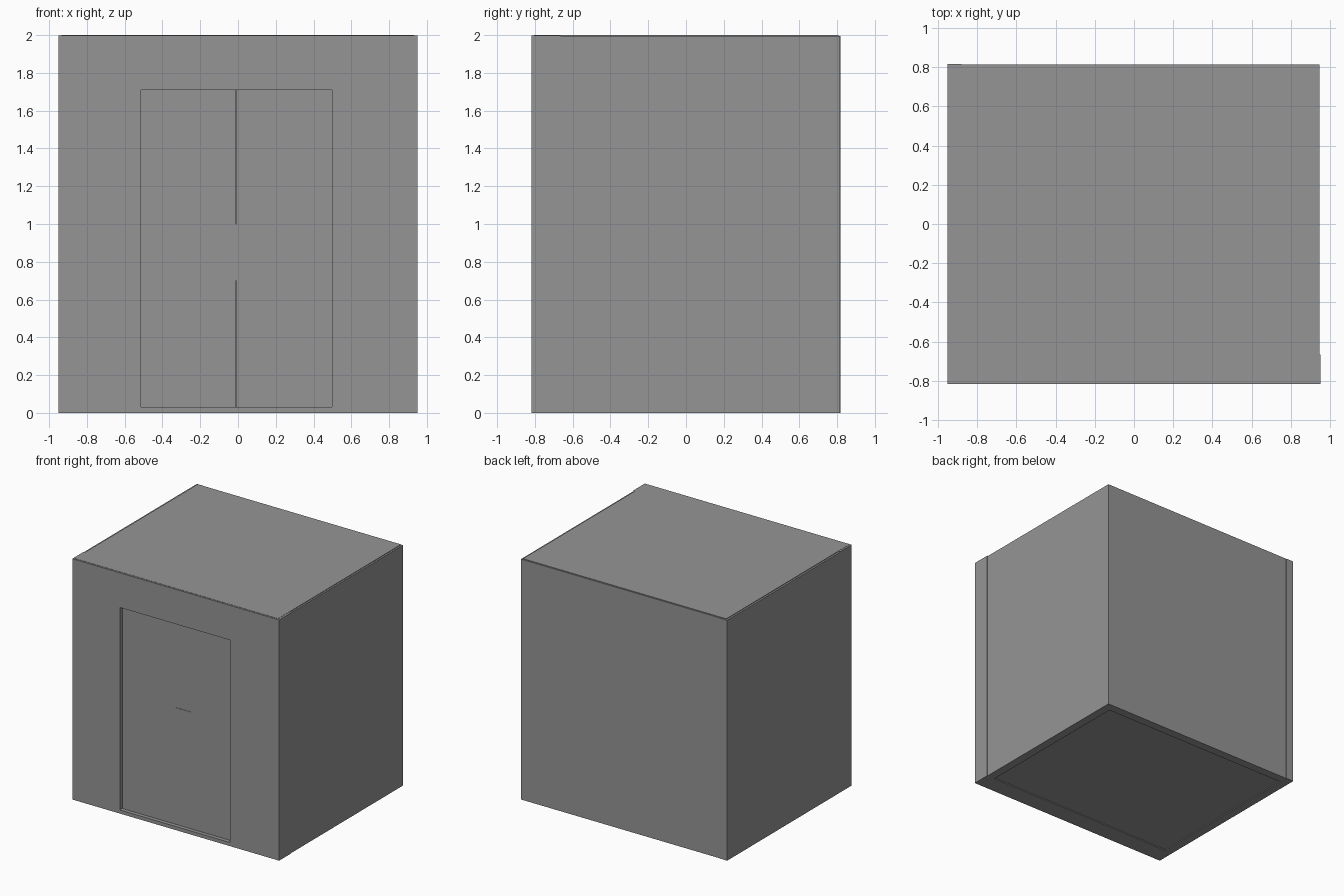
import bpy

if "Cube" in bpy.data.objects:
    bpy.data.objects.remove(bpy.data.objects["Cube"])

# Dark grey finish shared by all parts
GREY = bpy.data.materials.new("dark_grey")
GREY.diffuse_color = (0.3, 0.3, 0.3, 1)
GREY.use_nodes = True
GREY.node_tree.nodes["Principled BSDF"].inputs["Base Color"].default_value = GREY.diffuse_color


def box(name, x, y, z):
    """Axis-aligned box from (min, max) ranges."""
    bpy.ops.mesh.primitive_cube_add(size=1)
    ob = bpy.context.object
    ob.name = name
    ob.location = [(r[0] + r[1]) / 2 for r in (x, y, z)]
    ob.scale = [r[1] - r[0] for r in (x, y, z)]
    bpy.ops.object.transform_apply(location=True, rotation=True, scale=True)
    ob.data.materials.append(GREY)
    return ob


W, D, H = 0.95, 0.817, 2.0       # half width, half depth, height
FRONT_BACK = -0.665              # rear face of the thick front wall
SHELL_TOP = 1.995                # walls sit a hair below the roof
L, R, SILL, HEAD = -0.513, 0.497, 0.03, 1.71   # doorway
SEAM = -0.01

# Thick front wall around the doorway
front = (-D, FRONT_BACK)
box("front_jamb_left", (-W, L), front, (0, 1.998))
box("front_jamb_right", (R, W), front, (0, 1.998))
box("front_lintel", (L, R), front, (HEAD, 1.998))
box("front_sill", (L, R), front, (0, SILL))

# Side and back walls
box("side_wall_left", (-W, -W + 0.07), (FRONT_BACK, D), (0, SHELL_TOP))
box("side_wall_right", (W - 0.075, W - 0.004), (FRONT_BACK, D - 0.003), (0, SHELL_TOP))
inner_x = (-W + 0.07, W - 0.075)
box("back_wall", inner_x, (D - 0.075, D - 0.003), (0, SHELL_TOP))

# Recessed floor, and a roof slab inset from the wall edges
box("floor", inner_x, (FRONT_BACK, D - 0.075), (0.008, 0.03))
box("roof", (-W + 0.015, W - 0.018), (-D + 0.012, D - 0.01), (1.93, H))

# Closed sliding doors with a narrow seam
door_y = (-0.785, -0.75)
box("door_left", (L, SEAM - 0.0015), door_y, (SILL, HEAD))
box("door_right", (SEAM + 0.0015, R), door_y, (SILL, HEAD))

# Thin plate covering the middle of the seam
box("door_plate", (-0.02, 0.12), (-0.788, -0.784), (0.70, 1.0))
